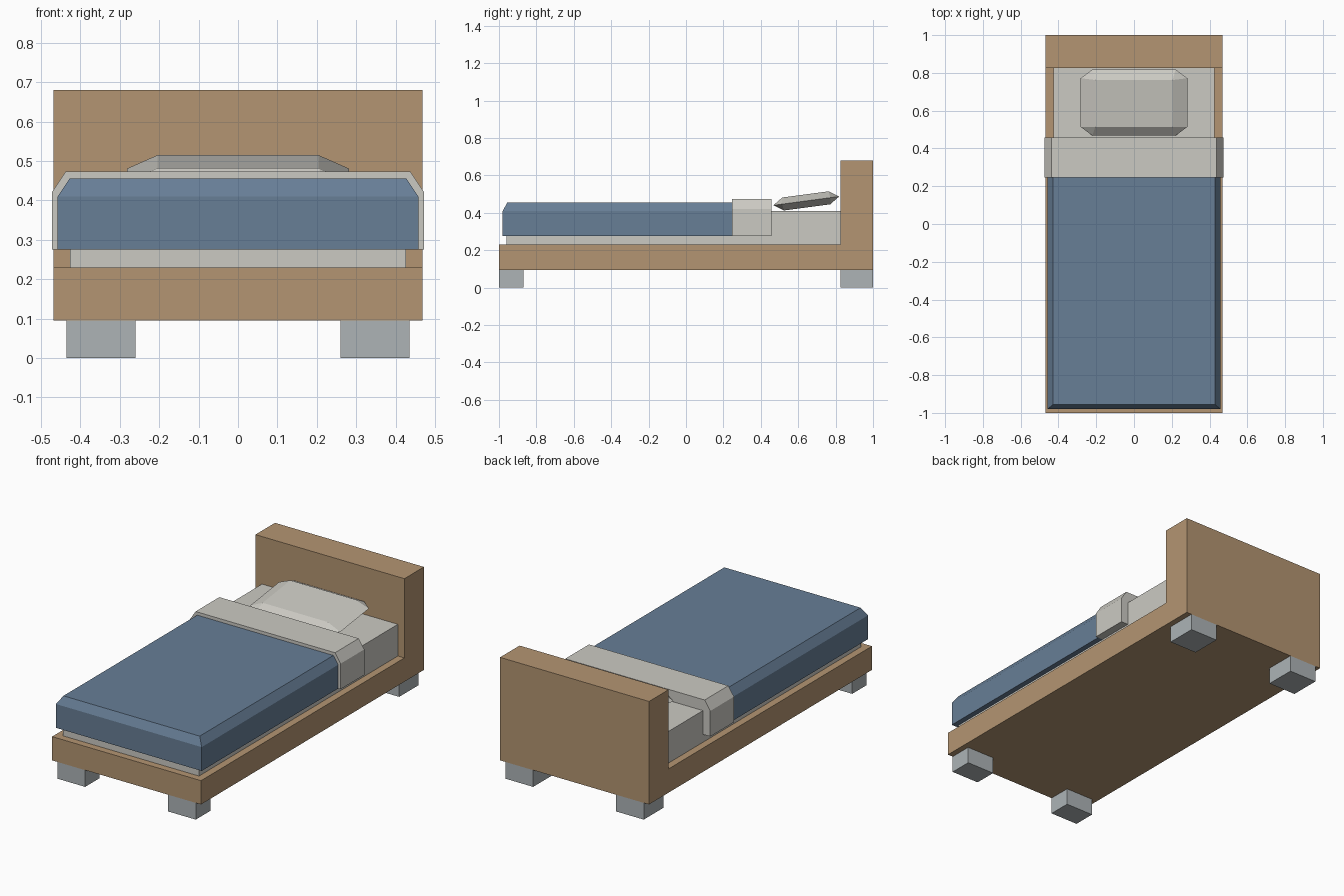
import bpy, bmesh, math
from mathutils import Matrix

cube = bpy.data.objects.get("Cube")
if cube:
    bpy.data.objects.remove(cube, do_unlink=True)


def material(name, rgb):
    m = bpy.data.materials.new(name)
    m.use_nodes = True
    m.diffuse_color = (*rgb, 1)
    bsdf = next(n for n in m.node_tree.nodes if n.type == "BSDF_PRINCIPLED")
    bsdf.inputs["Base Color"].default_value = (*rgb, 1)
    bsdf.inputs["Roughness"].default_value = 0.9
    return m


wood = material("light wood", (0.456, 0.301, 0.168))
linen = material("off white linen", (0.60, 0.59, 0.545))
blue = material("dusty blue", (0.136, 0.209, 0.305))
grey = material("pale grey", (0.418, 0.456, 0.468))


def finish(name, bm, mat):
    bmesh.ops.recalc_face_normals(bm, faces=bm.faces)
    mesh = bpy.data.meshes.new(name)
    bm.to_mesh(mesh)
    bm.free()
    mesh.materials.append(mat)
    obj = bpy.data.objects.new(name, mesh)
    bpy.context.collection.objects.link(obj)
    return obj


def prism(name, outline, offset, mat):
    """Extrude a closed outline of 3D points along an offset."""
    bm = bmesh.new()
    face = bm.faces.new([bm.verts.new(p) for p in outline])
    new = bmesh.ops.extrude_face_region(bm, geom=[face], use_keep_orig=True)["geom"]
    bmesh.ops.translate(bm, vec=offset, verts=[v for v in new if isinstance(v, bmesh.types.BMVert)])
    return finish(name, bm, mat)


def hull(name, points, mat, matrix=Matrix()):
    """Convex solid around a few points, with flat faces merged."""
    bm = bmesh.new()
    for p in points:
        bm.verts.new(matrix @ Matrix.Translation(p).translation)
    bmesh.ops.convex_hull(bm, input=bm.verts)
    bmesh.ops.dissolve_limit(bm, angle_limit=0.01, verts=bm.verts, edges=bm.edges)
    return finish(name, bm, mat)


def box(name, x0, x1, y0, y1, z0, z1, mat):
    return hull(name, [(x, y, z) for x in (x0, x1) for y in (y0, y1) for z in (z0, z1)], mat)


# Bed base and headboard as one L-shaped side profile
half = 0.468
side = [(-1, 0.095), (1, 0.095), (1, 0.68), (0.825, 0.68), (0.825, 0.23), (-1, 0.23)]
prism("bed_frame", [(-half, y, z) for y, z in side], (2 * half, 0, 0), wood)

# Feet
for row, y0, y1 in (("front", -1, -0.87), ("back", 0.825, 1)):
    for label, s in (("left", 1), ("right", -1)):
        box(f"{row}_{label}_foot", s * 0.26, s * 0.435, y0, y1, 0, 0.095, grey)

# Mattress
box("mattress", -0.427, 0.427, -0.96, 0.825, 0.23, 0.41, linen)

# Blanket, chamfered along the sides and the foot end
levels = [(0.458, -0.98, 0.275), (0.458, -0.98, 0.41), (0.428, -0.955, 0.455)]
hull("blanket", [(s * x, y, z) for x, front, z in levels for s in (-1, 1) for y in (front, 0.245)], blue)

# Folded sheet band across the bed
fold = [(0.473, 0.275), (0.473, 0.42), (0.438, 0.473)]
fold += [(-x, z) for x, z in reversed(fold)]
prism("sheet_fold", [(x, 0.245, z) for x, z in fold], (0, 0.213, 0), linen)

# Pillow: flat top and bottom, pinched eight-sided rim, tilted toward the headboard
signs = [(a, b) for a in (-1, 1) for b in (-1, 1)]
points = [(a * 0.205, b * 0.125, z) for a, b in signs for z in (-0.035, 0.035)]
points += [(a * 0.282, b * 0.13, 0) for a, b in signs]
points += [(a * 0.22, b * 0.177, 0) for a, b in signs]
tilt = Matrix.Translation((0, 0.643, 0.4635)) @ Matrix.Rotation(math.radians(7.6), 4, "X")
hull("pillow", points, linen, tilt)
